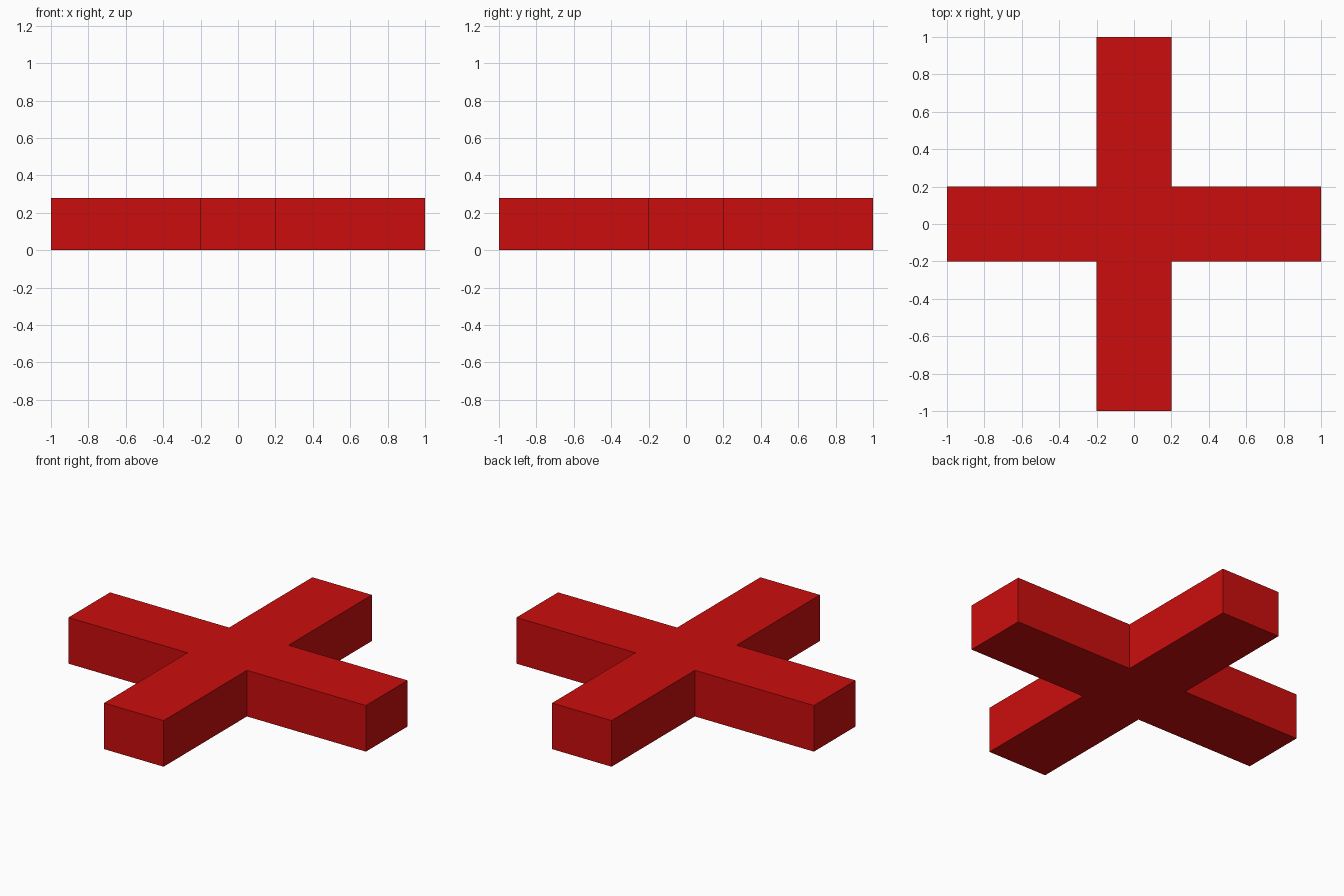
import bpy, bmesh

if "Cube" in bpy.data.objects:
    bpy.data.objects.remove(bpy.data.objects["Cube"])

ARM, HALF_WIDTH, HEIGHT = 1.0, 0.2, 0.28

# Plus-shaped outline: three corners per arm, turned through four quarters
outline = []
x_y = [(HALF_WIDTH, -HALF_WIDTH), (ARM, -HALF_WIDTH), (ARM, HALF_WIDTH)]
for quarter in range(4):
    outline += x_y
    x_y = [(-y, x) for x, y in x_y]

# Extrude the outline into a solid block
bm = bmesh.new()
base = bm.faces.new([bm.verts.new((x, y, 0)) for x, y in outline])
result = bmesh.ops.extrude_face_region(bm, geom=[base], use_keep_orig=True)
top_verts = [g for g in result["geom"] if isinstance(g, bmesh.types.BMVert)]
bmesh.ops.translate(bm, verts=top_verts, vec=(0, 0, HEIGHT))
bmesh.ops.recalc_face_normals(bm, faces=bm.faces)

mesh = bpy.data.meshes.new("cross_block")
bm.to_mesh(mesh)
bm.free()

# Red finish
red = bpy.data.materials.new("red")
red.diffuse_color = (0.6, 0.004, 0.004, 1)
red.use_nodes = True
red.node_tree.nodes["Principled BSDF"].inputs["Base Color"].default_value = red.diffuse_color
mesh.materials.append(red)

cross = bpy.data.objects.new("cross_block", mesh)
bpy.context.collection.objects.link(cross)
